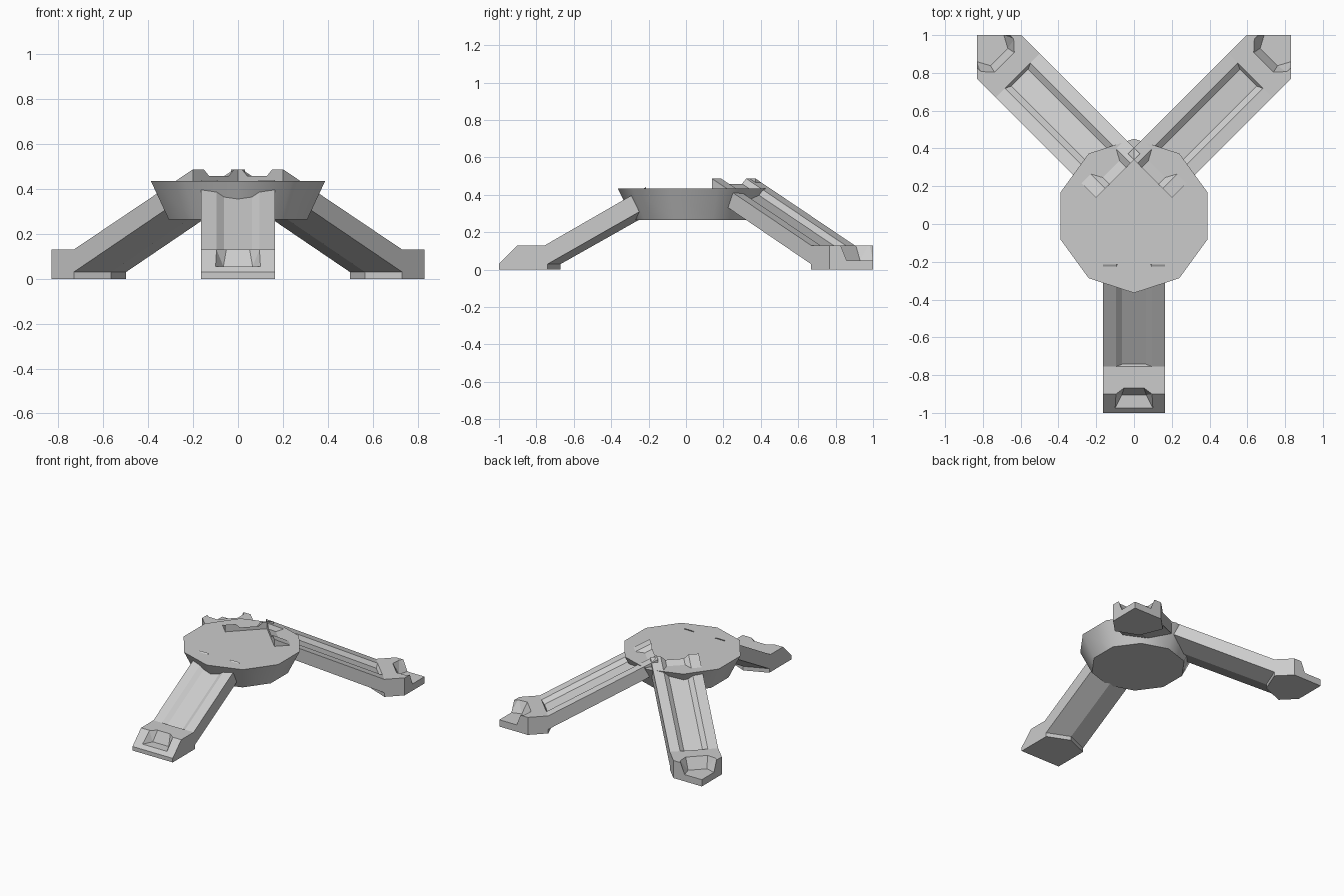
import bpy, bmesh
from math import radians
from mathutils import Matrix

if "Cube" in bpy.data.objects:
    bpy.data.objects.remove(bpy.data.objects["Cube"])

HW = 0.165  # half width of every leg


def finish(name, bm, mat=Matrix()):
    bmesh.ops.recalc_face_normals(bm, faces=bm.faces)
    me = bpy.data.meshes.new(name)
    bm.to_mesh(me)
    bm.free()
    ob = bpy.data.objects.new(name, me)
    bpy.context.collection.objects.link(ob)
    ob.matrix_world = mat
    return ob


def hull(name, pts, mat):
    bm = bmesh.new()
    for p in pts:
        bm.verts.new(p)
    bmesh.ops.convex_hull(bm, input=bm.verts)
    bmesh.ops.dissolve_limit(bm, angle_limit=0.01, verts=bm.verts, edges=bm.edges)
    return finish(name, bm, mat)


def mirrored(pts):
    return [(u, s * t, z) for u, t, z in pts for s in (1, -1)]


def ring(top, side, keel, depth):
    """Cross-section: raised rims, shallow groove, V-shaped underside."""
    (ut, zt), (us, zs), (uk, zk) = top, side, keel
    half = [(us, HW, zs), (ut, HW, zt), (ut, 0.095, zt), (ut, 0.063, zt - depth)]
    return [(uk, 0, zk)] + half + [(u, -t, z) for u, t, z in reversed(half)]


def strut(name, low, high, depth, mat):
    bm = bmesh.new()
    a, b = [[bm.verts.new(p) for p in ring(*r, depth)] for r in (low, high)]
    n = len(a)
    for i in range(n):
        j = (i + 1) % n
        bm.faces.new((a[i], a[j], b[j], b[i]))
    bm.faces.new(a)
    bm.faces.new(b)
    return finish(name, bm, mat)


def notch(foot, pts, mat):
    cutter = hull(foot.name + "_notch_cutter", mirrored(pts), mat)
    cutter.hide_render = True
    cutter.hide_viewport = True
    mod = foot.modifiers.new("notch", 'BOOLEAN')
    mod.object = cutter
    mod.operation = 'DIFFERENCE'
    mod.solver = 'EXACT'


# Round platform: ten-sided, tapering down
bpy.ops.mesh.primitive_cone_add(vertices=10, radius1=0.325, radius2=0.408, depth=0.17,
                                location=(0, 0.043, 0.35))
disc = bpy.context.object
disc.name = "platform"
bpy.ops.object.shade_smooth_by_angle(angle=radians(45))

# Front leg with a sloped toe
front = Matrix.Rotation(radians(-90), 4, 'Z')
strut("front_leg", ((0.755, 0.13), (0.74, 0.03), (0.67, 0.03)),
      ((0.215, 0.441), (0.24, 0.315), (0.25, 0.267)), 0.022, front)
foot = hull("front_foot", mirrored([
    (1, HW, 0), (1, HW, 0.03), (0.9, HW, 0.13), (0.755, HW, 0.13),
    (0.74, HW, 0), (0.74, HW, 0.03)]) + [(0.67, 0, 0), (0.67, 0, 0.03)], front)
notch(foot, [(1.05, 0.1, 0.055), (0.975, 0.1, 0.055), (0.905, 0.065, 0.055),
             (1.05, 0.1, 0.14), (0.9, 0.1, 0.14), (0.862, 0.05, 0.14)], front)

# Two diagonal back legs with pointed toes
for side, ang in (("right", 45), ("left", 135)):
    mat = Matrix.Translation((0, 0.17, 0)) @ Matrix.Rotation(radians(ang), 4, 'Z')
    strut(f"back_{side}_leg", ((0.87, 0.13), (0.87, 0.03), (0.80, 0.03)),
          ((0.12, 0.487), (0.12, 0.39), (0.12, 0.356)), 0.028, mat)
    foot = hull(f"back_{side}_foot", mirrored([
        (1.009, HW, 0), (1.009, HW, 0.13), (0.87, HW, 0), (0.87, HW, 0.03), (0.87, HW, 0.13)])
        + [(1.174, 0, 0), (1.174, 0, 0.13), (0.80, 0, 0), (0.80, 0, 0.03)], mat)
    notch(foot, [(1.25, 0.1, 0.05), (1.075, 0.1, 0.05), (1.01, 0.065, 0.05),
                 (1.25, 0.13, 0.14), (1.02, 0.125, 0.14), (0.965, 0.075, 0.14)], mat)
